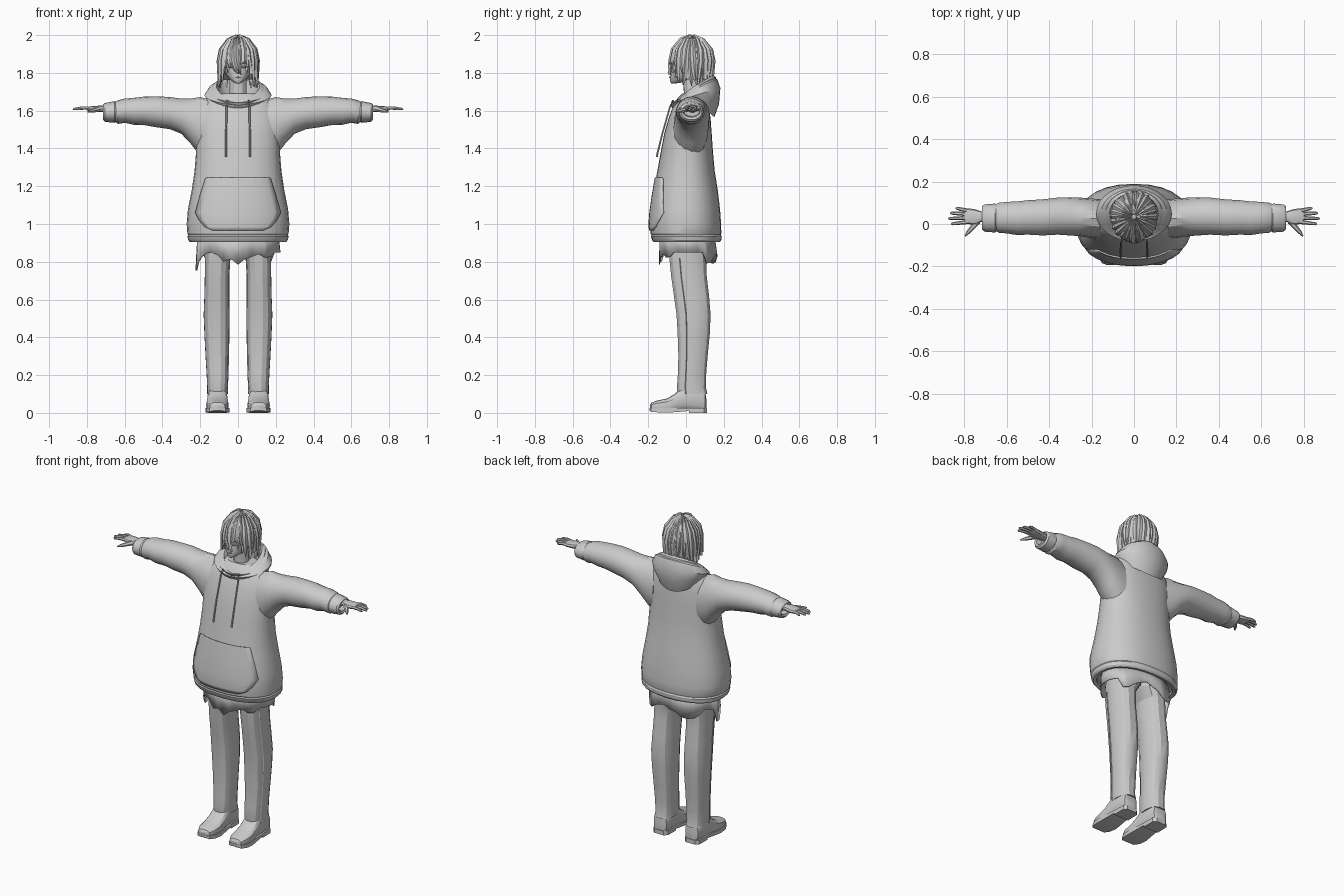
import bpy, bmesh, math, random
from mathutils import Vector

if "Cube" in bpy.data.objects:
    bpy.data.objects.remove(bpy.data.objects["Cube"])
random.seed(4)
TAU = 2 * math.pi

grey = bpy.data.materials.new("plain grey")
grey.diffuse_color = (0.6, 0.6, 0.6, 1)
grey.use_nodes = True
grey.node_tree.nodes["Principled BSDF"].inputs["Base Color"].default_value = grey.diffuse_color


def make(name, verts, faces, angle=28):
    me = bpy.data.meshes.new(name)
    me.from_pydata(verts, [], faces)
    bm = bmesh.new()
    bm.from_mesh(me)
    bmesh.ops.recalc_face_normals(bm, faces=bm.faces)
    bm.to_mesh(me)
    bm.free()
    me.materials.append(grey)
    ob = bpy.data.objects.new(name, me)
    bpy.context.collection.objects.link(ob)
    bpy.ops.object.select_all(action='DESELECT')
    ob.select_set(True)
    bpy.context.view_layer.objects.active = ob
    bpy.ops.object.shade_smooth_by_angle(angle=math.radians(angle))
    return ob


def loft(name, rings, caps=True, loop=False, angle=28):
    n, m = len(rings[0]), len(rings)
    verts = [v for r in rings for v in r]
    faces = [(i * n + j, i * n + (j + 1) % n, (i + 1) % m * n + (j + 1) % n, (i + 1) % m * n + j)
             for i in range(m if loop else m - 1) for j in range(n)]
    if caps and not loop:
        faces += [tuple(range(n)), tuple(range((m - 1) * n, m * n))]
    return make(name, verts, faces, angle)


def oval(a0, a1, b0, b1, n=20, p=2.0):
    """Superellipse points filling the box a0..a1, b0..b1."""
    out = []
    for k in range(n):
        c, s = math.cos(TAU * k / n), math.sin(TAU * k / n)
        out.append(((a0 + a1) / 2 + (a1 - a0) / 2 * math.copysign(abs(c) ** (2 / p), c),
                    (b0 + b1) / 2 + (b1 - b0) / 2 * math.copysign(abs(s) ** (2 / p), s)))
    return out


def zring(z, x0, x1, y0, y1, n=20, p=2.0):
    return [(a, b, z) for a, b in oval(x0, x1, y0, y1, n, p)]


def tube(name, pts, radii, n=6, flat=1.0):
    """Tapered tube through points; flat squashes it vertically."""
    pts = [Vector(p) for p in pts]
    rings = []
    for i, p in enumerate(pts):
        d = (pts[min(i + 1, len(pts) - 1)] - pts[max(i - 1, 0)]).normalized()
        ref = Vector((0, 0, 1)) if abs(d.z) < 0.9 else Vector((0, 1, 0))
        u = d.cross(ref).normalized()
        v = d.cross(u)
        rings.append([p + radii[i] * (u * math.cos(TAU * k / n) + v * flat * math.sin(TAU * k / n))
                      for k in range(n)])
    return loft(name, rings)


# hoodie body: z, half width, front y, back y
BODY = [(0.93, .255, -.175, .18), (0.95, .268, -.188, .187), (1.0, .272, -.192, .186), (1.08, .265, -.186, .18),
        (1.18, .245, -.170, .168), (1.28, .23, -.152, .152), (1.38, .222, -.134, .143),
        (1.48, .222, -.115, .136), (1.56, .22, -.092, .13), (1.62, .2, -.07, .122),
        (1.665, .165, -.045, .112), (1.69, .10, -.02, .1)]
loft("hoodie_body", [zring(z, -w, w, f, b, 28, 2.3) for z, w, f, b in BODY])
hem = [(0.945, .262, -.182, .184), (0.935, .268, -.186, .189), (0.915, .264, -.18, .187),
       (0.905, .255, -.172, .18), (0.91, .235, -.155, .16), (0.95, .235, -.155, .16)]
loft("hoodie_hem", [zring(z, -w, w, f, b, 28, 2.3) for z, w, f, b in hem], caps=False)


def chest_y(x, z):
    for r, s in zip(BODY, BODY[1:]):
        if r[0] <= z <= s[0]:
            t = (z - r[0]) / (s[0] - r[0])
            w, f, b = (r[i] + (s[i] - r[i]) * t for i in (1, 2, 3))
            return (f + b) / 2 - (b - f) / 2 * max(0, 1 - abs(x / w) ** 2.3) ** (1 / 2.3)


# front pouch pocket, following the belly
rows = [(0.965, .13), (0.985, .175), (1.02, .205), (1.06, .225), (1.15, .2), (1.24, .172), (1.245, .165)]
cols = 15
grid = [(w * (2 * j / (cols - 1) - 1), z) for z, w in rows for j in range(cols)]
pocket = make("pouch_pocket", [(x, chest_y(x, z) - .003, z) for x, z in grid],
              [(i * cols + j, i * cols + j + 1, (i + 1) * cols + j + 1, (i + 1) * cols + j)
               for i in range(len(rows) - 1) for j in range(cols - 1)])
mod = pocket.modifiers.new("thickness", 'SOLIDIFY')
mod.thickness, mod.offset = .008, 0

# sleeves: x, bottom z, top z, front y, back y
SLEEVE = [(.15, 1.33, 1.66, -.07, .115), (.2, 1.36, 1.672, -.066, .12), (.25, 1.425, 1.664, -.058, .124),
          (.3, 1.478, 1.664, -.054, .126), (.36, 1.502, 1.672, -.05, .124), (.43, 1.512, 1.676, -.054, .116),
          (.5, 1.524, 1.674, -.05, .112), (.55, 1.525, 1.668, -.052, .106), (.6, 1.536, 1.664, -.044, .104),
          (.635, 1.53, 1.655, -.042, .1), (.655, 1.543, 1.645, -.03, .092)]
CUFF = [(.645, 1.545, 1.645, -.034, .092), (.655, 1.536, 1.65, -.04, .096), (.705, 1.541, 1.64, -.036, .092),
        (.715, 1.552, 1.632, -.026, .084), (.71, 1.565, 1.622, -.015, .075), (.68, 1.57, 1.62, -.01, .07)]
for side, s in (("left", 1), ("right", -1)):
    for part, prof in (("sleeve", SLEEVE), ("cuff", CUFF)):
        loft(f"{side}_{part}", [[(s * x, a, b) for a, b in oval(f, k, z0, z1, 16)]
                                for x, z0, z1, f, k in prof])
    # hand
    palm = [(.67, .012, .058, .02), (.72, .01, .06, .018), (.75, -.004, .07, .016), (.785, .0, .074, .013),
            (.8, .004, .07, .009)]
    loft(f"{side}_palm", [[(s * x, a, b) for a, b in oval(f, k, 1.61 - h, 1.61 + h, 10, 2.6)]
                          for x, f, k, h in palm])
    for nm, y, tip, dy in (("index", .009, .862, -.008), ("middle", .028, .875, -.002),
                           ("ring", .047, .866, .004), ("little", .064, .84, .01)):
        tube(f"{side}_{nm}_finger", [(s * .785, y, 1.612), (s * (.785 + tip) / 2, y + dy / 2, 1.614),
                                     (s * (tip - .008), y + dy, 1.609), (s * tip, y + dy, 1.607)],
             [.0095, .009, .007, .003])
    tube(f"{side}_thumb", [(s * .735, .012, 1.608), (s * .76, -.015, 1.602), (s * .782, -.04, 1.597),
                           (s * .795, -.058, 1.594)], [.014, .012, .009, .003])
    # drawstring
    tube(f"{side}_drawstring", [(s * .055, -.068, 1.655), (s * .06, -.085, 1.62), (s * .063, -.125, 1.48),
                                (s * .063, -.152, 1.37), (s * .063, -.155, 1.355)],
         [.006, .005, .005, .006, .006])
    # trouser leg: z, inner x, outer x, front y, back y
    leg = [(.1, .052, .163, -.045, .115), (.13, .054, .163, -.05, .108), (.2, .05, .166, -.045, .108),
           (.3, .048, .172, -.042, .116), (.42, .045, .178, -.046, .128), (.52, .044, .182, -.052, .132),
           (.62, .046, .178, -.066, .124), (.72, .046, .176, -.08, .112), (.82, .04, .176, -.09, .108),
           (.88, .0, .178, -.096, .12), (.98, -.005, .17, -.1, .12)]
    loft(f"{side}_trouser_leg", [zring(z, *sorted((s * i, s * o)), f, b, 14, 2.5)
                                 for z, i, o, f, b in leg])
    tube(f"{side}_trouser_seam", [(s * (o - .009), f * .72 + b * .28, z) for z, i, o, f, b in leg[:9]],
         [.008] * 9, 4)
    # shoe: y, half width, bottom z, top z
    shoe = [(-.19, .022, .018, .042), (-.182, .04, .01, .055), (-.15, .056, .006, .066), (-.1, .06, .004, .076),
            (-.06, .057, .004, .1), (-.03, .054, .006, .128), (.0, .052, .01, .145), (.08, .05, .004, .145),
            (.1, .044, .002, .12), (.108, .03, .004, .07)]
    loft(f"{side}_shoe", [[(s * .109 + a, y, b) for a, b in oval(-w, w, z0, z1, 16, 2.8)]
                          for y, w, z0, z1 in shoe])
    sole = [(-.192, .022, .012), (-.184, .043, .006), (-.15, .06, .003), (-.1, .063, .001), (-.03, .056, .006),
            (.015, .052, .01), (.016, .052, 0), (.095, .05, 0), (.112, .032, 0)]
    loft(f"{side}_sole", [[(s * .109 - w, y, z), (s * .109 + w, y, z), (s * .109 + w, y, .026),
                           (s * .109 - w, y, .026)] for y, w, z in sole])

# ragged shirt tail below the hem
n, top, low = 36, [], []
for k in range(n):
    a = TAU * k / n
    c, t = math.cos(a), math.sin(a)
    drop = .82 + .022 * math.sin(5 * a + .6) + random.uniform(-.012, .012)
    if c > .8:
        drop = .85
    if k in (18, 19):
        drop = .755
    if k in (26, 27, 28):
        drop = .785 + .03 * abs(k - 27)
    top.append((.215 * c, .005 + .145 * t, .95))
    low.append((.225 * c, .012 + .155 * t, drop))
tail = loft("shirt_tail", [top, low], caps=False)
tail.modifiers.new("thickness", 'SOLIDIFY').thickness = .006


# draped hood: closed cross-section swept round the neck
def hood_ring(t, k=0):
    c, s, co = (1 - math.cos(t)) / 2, math.sin(t), math.cos(t)
    rim = 1.635 + .14 * c ** .7
    prof = [(.085, .085, 1.6), (.115 - k, .088, rim - .03), (.135 - k, .102, rim), (.155 - k, .115, rim - .008),
            (.178 - k, .132, 1.63 + .09 * c ** .8), (.174 - k, .125, 1.615 + .05 * s * s + .02 * c),
            (.14 - k, .1, 1.6 + .04 * s * s - .035 * c)]
    return [(rx * s, .05 - ry * co, z) for rx, ry, z in prof]


loft("hood", [hood_ring(TAU * i / 28) for i in range(28)], loop=True, angle=35)
loft("hood_lining", [[(x * .92, .05 + (y - .05) * .93, z + .012) for x, y, z in hood_ring(TAU * i / 28, .01)]
                     for i in range(28)], loop=True, angle=35)

# neck and head: z, half width, front y, back y
loft("neck", [zring(z, -w, w, f, b, 12) for z, w, f, b in
              ((1.58, .06, -.02, .09), (1.68, .045, -.01, .075), (1.8, .045, -.02, .075))])
HEAD = [(1.745, .012, -.078, -.05), (1.752, .026, -.084, 0), (1.768, .046, -.084, .06), (1.79, .064, -.082, .1),
        (1.82, .076, -.079, .12), (1.85, .082, -.078, .13), (1.89, .085, -.078, .135), (1.93, .078, -.066, .125),
        (1.96, .058, -.04, .1), (1.975, .03, 0, .07)]
loft("head", [zring(z, -w, w, f, b, 20, 2.2) for z, w, f, b in HEAD], angle=45)
make("nose", [(-.01, -.078, 1.795), (.01, -.078, 1.795), (0, -.098, 1.802), (0, -.078, 1.845)],
     [(0, 1, 2), (0, 2, 3), (1, 3, 2), (0, 3, 1)])
tube("mouth", [(-.017, -.079, 1.775), (0, -.086, 1.777), (.017, -.079, 1.775)], [.002, .005, .002])
for side, s in (("left", 1), ("right", -1)):
    tube(f"{side}_eye", [(s * .018, -.079, 1.829), (s * .034, -.077, 1.834), (s * .052, -.066, 1.831)],
         [.002, .008, .002], 8)


# hair: under-cap, then pointed locks flowing from the crown
def hair_point(a, f, tip, k=1.0):
    """f 0..1 runs from the crown over the skull, 1..2 falls to the tip height."""
    ph = min(f, 1) * math.pi / 2
    r = k * math.sin(ph) * (1 - .10 * max(0, f - 1) * (1 + math.sin(a)) / 2)
    z = 1.865 + .135 * k * math.cos(ph)
    if f > 1:
        z += (tip - z) * (f - 1)
    return Vector((.112 * r * math.cos(a), .034 + .122 * r * math.sin(a), z))


cap = [[hair_point(TAU * i / 24, f, 1.765 if math.sin(TAU * i / 24) > -.45 else 1.875, .94)
        for i in range(24)] for f in (.03, .25, .5, .75, 1, 1.5, 2)]
loft("hair_cap", cap, angle=40)


def lock(name, a, tip, width, k, drift):
    rings = []
    for f, w in ((.06, .3), (.35, .6), (.7, .9), (1, 1), (1.35, .95), (1.7, .6), (2, .04)):
        b = a + drift * f * f / 4
        d = width * w / max(.35, math.sin(min(f, 1) * math.pi / 2))
        rings.append([hair_point(b - d, f, tip, k * .95), hair_point(b, f, tip, k * 1.02),
                      hair_point(b + d, f, tip, k * .95), hair_point(b, f, tip, k * .9)])
    loft(name, rings, angle=30)


for layer, (count, k) in enumerate(((26, 1.0), (22, .965))):
    for i in range(count):
        a = TAU * (i + .5 * layer) / count
        front = -math.sin(a)
        tip = 1.72 + .02 * random.random() if front < .3 else 1.75 + .03 * random.random()
        if front > .72:
            tip = random.uniform(1.80, 1.85)
        lock(f"hair_lock_{layer}_{i}", a, tip, random.uniform(.13, .18), k * random.uniform(.97, 1.02),
             random.uniform(-.25, .25))
# long fringe lock falling between the eyes
lock("fringe_lock", -math.pi / 2 - .15, 1.79, .12, 1.03, .3)
